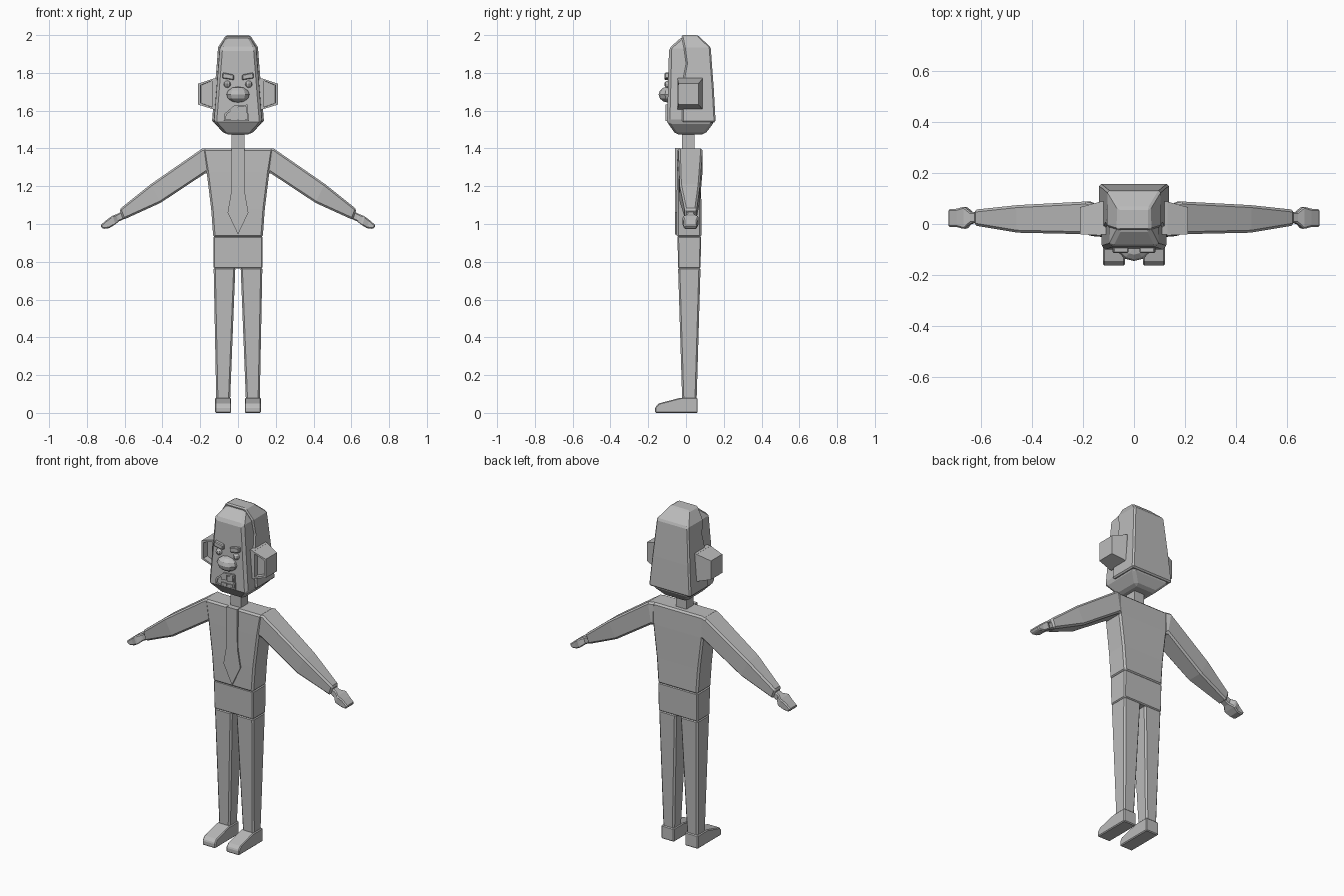
import bpy, bmesh, math
from mathutils import Vector, Matrix

if "Cube" in bpy.data.objects:
    bpy.data.objects.remove(bpy.data.objects["Cube"])

grey = bpy.data.materials.new("plain grey")
grey.diffuse_color = (0.5, 0.5, 0.5, 1)
grey.use_nodes = True
grey.node_tree.nodes["Principled BSDF"].inputs["Base Color"].default_value = grey.diffuse_color


def finish(name, bm, bevel=0.0, recess=None):
    """Turn a bmesh into an object; optionally recess the front face and chamfer the edges."""
    bmesh.ops.recalc_face_normals(bm, faces=bm.faces)
    if recess:
        bm.normal_update()
        front = min(bm.faces, key=lambda f: f.normal.y)
        bmesh.ops.inset_region(bm, faces=[front], thickness=recess[0], depth=0)
        bm.normal_update()
        move = -front.normal * recess[1]
        rim = list(front.verts)
        ext = bmesh.ops.extrude_discrete_faces(bm, faces=[front])["faces"][0]
        bmesh.ops.translate(bm, verts=ext.verts, vec=move)
    me = bpy.data.meshes.new(name)
    bm.to_mesh(me)
    bm.free()
    me.materials.append(grey)
    ob = bpy.data.objects.new(name, me)
    bpy.context.collection.objects.link(ob)
    if bevel:
        m = ob.modifiers.new("chamfer", 'BEVEL')
        m.width, m.segments, m.limit_method = bevel, 1, 'ANGLE'
        m.angle_limit = math.radians(40)
    return ob


def loft(name, rings, bevel=0.0, recess=None, sx=1):
    """Skin a series of closed rings with equal point counts."""
    bm = bmesh.new()
    loops = [[bm.verts.new((sx * x, y, z)) for x, y, z in r] for r in rings]
    n = len(loops[0])
    for a, b in zip(loops, loops[1:]):
        for i in range(n):
            j = (i + 1) % n
            bm.faces.new((a[i], a[j], b[j], b[i]))
    bm.faces.new(loops[0])
    bm.faces.new(loops[-1])
    return finish(name, bm, bevel, recess)


def sec(xa, za, xb, zb, y0, y1):
    """Four-sided section through two points of the front outline."""
    return [(xa, y0, za), (xb, y0, zb), (xb, y1, zb), (xa, y1, za)]


def flat(z, wf, wb, y0, y1):
    """Level section with separate front and back half widths."""
    return [(-wf, y0, z), (wf, y0, z), (wb, y1, z), (-wb, y1, z)]


def plate(name, poly, y0, y1, bevel=0.0, recess=None):
    """Front outline extruded in depth."""
    return loft(name, [[(x, y, z) for x, z in poly] for y in (y0, y1)], bevel, recess)


# Head: face block with chin, and the slightly larger hair shell behind it
loft("head", [flat(1.475, .068, .068, -.055, .1), flat(1.54, .127, .132, -.1, .15),
              flat(1.93, .096, .1, -.09, .12), flat(1.99, .062, .06, -.022, .055)], .013)
loft("hair_shell", [flat(1.538, .138, .138, -.02, .157), flat(1.72, .123, .123, -.025, .147),
                    flat(1.85, .112, .112, .0, .137), flat(1.935, .106, .104, -.012, .131),
                    flat(2.0, .064, .062, -.025, .062)], .008)

# Neck, torso, tie
loft("neck", [flat(1.39, .034, .034, -.022, .045), flat(1.48, .034, .034, -.022, .045)])
loft("torso", [flat(.93, .131, .131, -.05, .082), flat(1.08, .142, .142, -.05, .081),
               flat(1.275, .166, .166, -.048, .08), flat(1.4, .186, .186, -.045, .078)], .01)
plate("tie", [(-.034, 1.402), (.034, 1.402), (.036, 1.17), (.055, 1.06), (0, .945),
              (-.055, 1.06), (-.036, 1.17)], -.058, -.035)
loft("hips", [flat(.765, .129, .129, -.042, .077), flat(.935, .131, .131, -.045, .08)], .006)

for side, s in (("left", 1), ("right", -1)):
    # Arm, cuff and hand
    loft(side + "_arm", [sec(.15, 1.4, .15, 1.265, -.045, .078), sec(.19, 1.399, .168, 1.272, -.04, .088),
                         sec(.46, 1.212, .41, 1.112, -.034, .074), sec(.628, 1.078, .608, 1.022, -.006, .056)],
         .012, sx=s)
    loft(side + "_hand", [sec(.6, 1.075, .588, 1.034, .003, .047), sec(.642, 1.052, .63, 1.014, .003, .047),
                          sec(.668, 1.042, .652, .996, -.02, .068), sec(.695, 1.022, .682, .978, -.012, .06),
                          sec(.73, .992, .715, .974, -.012, .058)], .006, sx=s)
    # Leg and shoe
    loft(side + "_leg", [sec(.042, .06, .115, .06, -.02, .056), sec(.014, .77, .129, .77, -.042, .077)],
         .009, sx=s)
    profile = [(-.163, 0), (-.163, .03), (-.145, .05), (-.03, .08), (.062, .08), (.062, 0)]
    loft(side + "_shoe", [[(x, y, z) for y, z in profile] for x in (.036, .121)], .005, sx=s)
    # Ear, hollowed on its front
    loft(side + "_ear", [sec(.1, 1.778, .1, 1.6, -.045, .09), sec(.13, 1.77, .13, 1.607, -.045, .088),
                         sec(.211, 1.743, .211, 1.632, -.04, .066)][1:], recess=(.015, .035), sx=s)
    loft(side + "_ear_root", [sec(.09, 1.778, .09, 1.6, -.042, .09), sec(.131, 1.77, .131, 1.607, -.042, .088)],
         sx=s)
    # Eye and slanted brow
    bm = bmesh.new()
    bmesh.ops.create_uvsphere(bm, u_segments=8, v_segments=6, radius=.019,
                              matrix=Matrix.Translation((s * .057, -.096, 1.74)))
    finish(side + "_eye", bm)
    plate(side + "_brow", [(s * .022, 1.762), (s * .084, 1.772), (s * .08, 1.802), (s * .022, 1.79)],
          -.113, -.08, .004)

# Nose: low-poly ball, wide and flattened
bm = bmesh.new()
bmesh.ops.create_uvsphere(bm, u_segments=10, v_segments=6, radius=1)
for v in bm.verts:
    v.co = Vector((v.co.x * .064, v.co.y * .05 - .095, v.co.z * .042 + 1.685))
finish("nose", bm)

# Crooked mouth with a rim and teeth
plate("mouth", [(-.076, 1.545), (-.07, 1.585), (-.022, 1.626), (.05, 1.632), (.058, 1.545)],
      -.108, -.09, recess=(.011, .008))
for i, x in enumerate((-.02, .02)):
    plate("upper_tooth_%d" % i, [(x - .018, 1.582), (x + .018, 1.586), (x + .018, 1.622), (x - .018, 1.612)],
          -.107, -.099)
    plate("lower_tooth_%d" % i, [(x - .018, 1.55), (x + .018, 1.55), (x + .018, 1.568), (x - .018, 1.566)],
          -.107, -.099)
